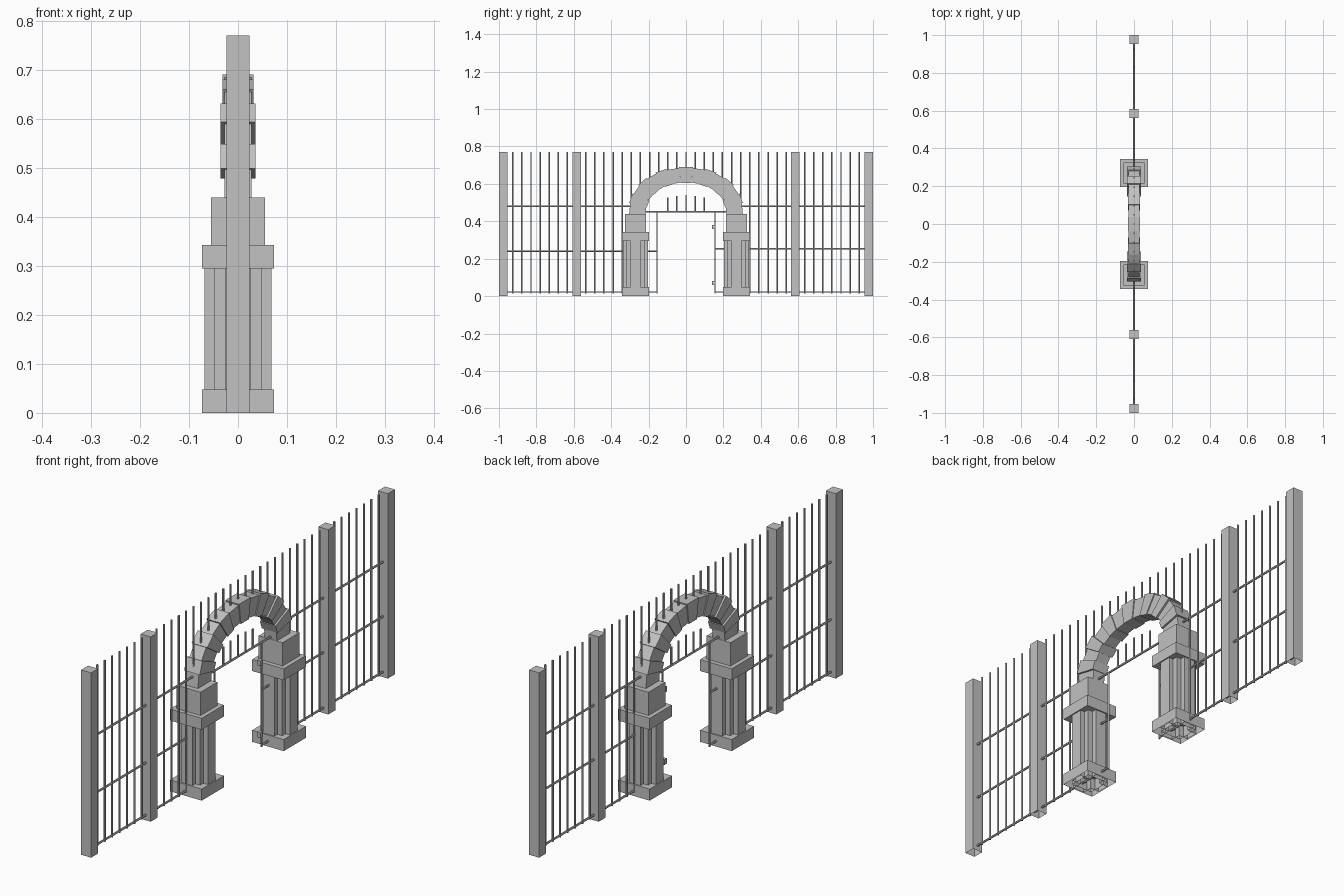
import bpy, bmesh, math
from mathutils import Vector

cube = bpy.data.objects.get("Cube")
if cube:
    bpy.data.objects.remove(cube, do_unlink=True)


def material(name, rgb):
    m = bpy.data.materials.new(name)
    m.use_nodes = True
    col = (*rgb, 1)
    m.diffuse_color = col
    m.node_tree.nodes["Principled BSDF"].inputs["Base Color"].default_value = col
    return m


STONE = material("grey_stone", (0.54, 0.54, 0.54))


def finish(name, bm):
    bmesh.ops.recalc_face_normals(bm, faces=bm.faces[:])
    me = bpy.data.meshes.new(name)
    bm.to_mesh(me)
    bm.free()
    me.materials.append(STONE)
    ob = bpy.data.objects.new(name, me)
    bpy.context.collection.objects.link(ob)
    return ob


def prism(bm, outline, z0, z1, open_bottom=False):
    """Extrude an xy outline between two heights."""
    low = [bm.verts.new((x, y, z0)) for x, y in outline]
    high = [bm.verts.new((x, y, z1)) for x, y in outline]
    n = len(outline)
    for i in range(n):
        j = (i + 1) % n
        bm.faces.new((low[i], low[j], high[j], high[i]))
    bm.faces.new(high)
    if not open_bottom:
        bm.faces.new(low[::-1])


def rect(hx, hy, cy=0):
    return [(-hx, cy - hy), (hx, cy - hy), (hx, cy + hy), (-hx, cy + hy)]


def plus(r, a, cy):
    quarter = [(r, -a), (r, a), (a, a)]
    pts = []
    for k in range(4):
        for x, y in quarter:
            for _ in range(k):
                x, y = -y, x
            pts.append((x, y + cy))
    return pts


def rod(bm, start, end, r=0.0045, sides=6):
    """Round bar between two points."""
    a, b = Vector(start), Vector(end)
    d = (b - a).normalized()
    u = Vector((1, 0, 0))
    v = d.cross(u)
    rings = []
    for p in (a, b):
        rings.append([bm.verts.new(p + r * (u * math.cos(t) + v * math.sin(t)))
                      for t in (math.tau * i / sides for i in range(sides))])
    for i in range(sides):
        j = (i + 1) % sides
        bm.faces.new((rings[0][i], rings[0][j], rings[1][j], rings[1][i]))
    bm.faces.new(rings[0][::-1])
    bm.faces.new(rings[1])


TOP, SPRING, PIER = 0.77, 0.44, 0.27

# Square fence posts
for side, word in ((-1, "front"), (1, "back")):
    for y, place in ((0.977, "end"), (0.585, "middle")):
        bm = bmesh.new()
        prism(bm, rect(0.023, 0.023, side * y), 0, TOP, True)
        finish(f"{word}_{place}_post", bm)

    # Gate pier: base, cross-shaped shaft, cap and springer block
    cy = side * PIER
    bm = bmesh.new()
    prism(bm, rect(0.073, 0.073, cy), 0, 0.048, True)
    prism(bm, plus(0.068, 0.026, cy), 0.0, 0.295, True)
    prism(bm, rect(0.048, 0.048, cy), 0.0, 0.295, True)
    prism(bm, rect(0.073, 0.073, cy), 0.295, 0.343)
    prism(bm, rect(0.055, 0.055, cy), 0.343, SPRING)
    finish(f"{word}_gate_pier", bm)


# Arch of separate wedge stones
def on_arch(t, ry, rz):
    c, s = math.cos(t), math.sin(t)
    return (math.copysign(abs(c) ** 0.93, c) * ry, SPRING + abs(s) ** 0.93 * rz)


STONES = 15
for i in range(STONES):
    t0, t1 = (math.pi * (i + k) / STONES for k in (0, 1))
    wide = i % 2
    hx = 0.036 if wide and abs(i - STONES // 2) > 2 else 0.032 if wide else 0.028
    grow = 0.004 if wide else -0.002
    inner = (0.215 - grow / 2, 0.167 - grow / 2)
    outer = (0.306 + grow, 0.248 + grow)
    ring = [on_arch(t0, *inner), on_arch(t0, *outer),
            on_arch(t1, *outer), on_arch(t1, *inner)]
    bm = bmesh.new()
    left = [bm.verts.new((-hx, y, z)) for y, z in ring]
    right = [bm.verts.new((hx, y, z)) for y, z in ring]
    bm.faces.new(left)
    bm.faces.new(right[::-1])
    for a in range(4):
        b = (a + 1) % 4
        bm.faces.new((left[a], left[b], right[b], right[a]))
    finish(f"arch_stone_{i + 1}", bm)

# Upright bars, shorter where they stand on the arch
STEP = 0.585 / 12
bars = bmesh.new()
for k in range(-19, 20):
    if abs(k) == 12:
        continue
    y = k * STEP
    low = 0.015
    if abs(k) <= 4:
        low = SPRING + 0.21 * math.sqrt(1 - (y / 0.26) ** 2)
    rod(bars, (0, y, low), (0, y, TOP))
finish("fence_bars", bars)

# Small spikes in the arch opening
spikes = bmesh.new()
for k in range(-2, 3):
    rod(spikes, (0, k * STEP, 0.45), (0, k * STEP, 0.54 - 0.006 * abs(k)))
finish("transom_spikes", spikes)

# Horizontal rails and gate jambs
rails = bmesh.new()
for side, middle in ((-1, 0.24), (1, 0.253)):
    rod(rails, (0, side * 0.977, 0.48), (0, side * 0.25, 0.48))
    rod(rails, (0, side * 0.977, middle), (0, side * 0.155, middle))
    rod(rails, (0, side * 0.977, 0.022), (0, side * 0.155, 0.022))
    rod(rails, (0, side * 0.155, 0.015), (0, side * 0.155, 0.45))
rod(rails, (0, -0.23, 0.45), (0, 0.23, 0.45))
finish("fence_rails", rails)

# Hinge pegs on the gate jamb
pegs = bmesh.new()
for z in (0.07, 0.37):
    prism(pegs, rect(0.008, 0.008, 0.146), z - 0.011, z + 0.011)
finish("hinge_pegs", pegs)
